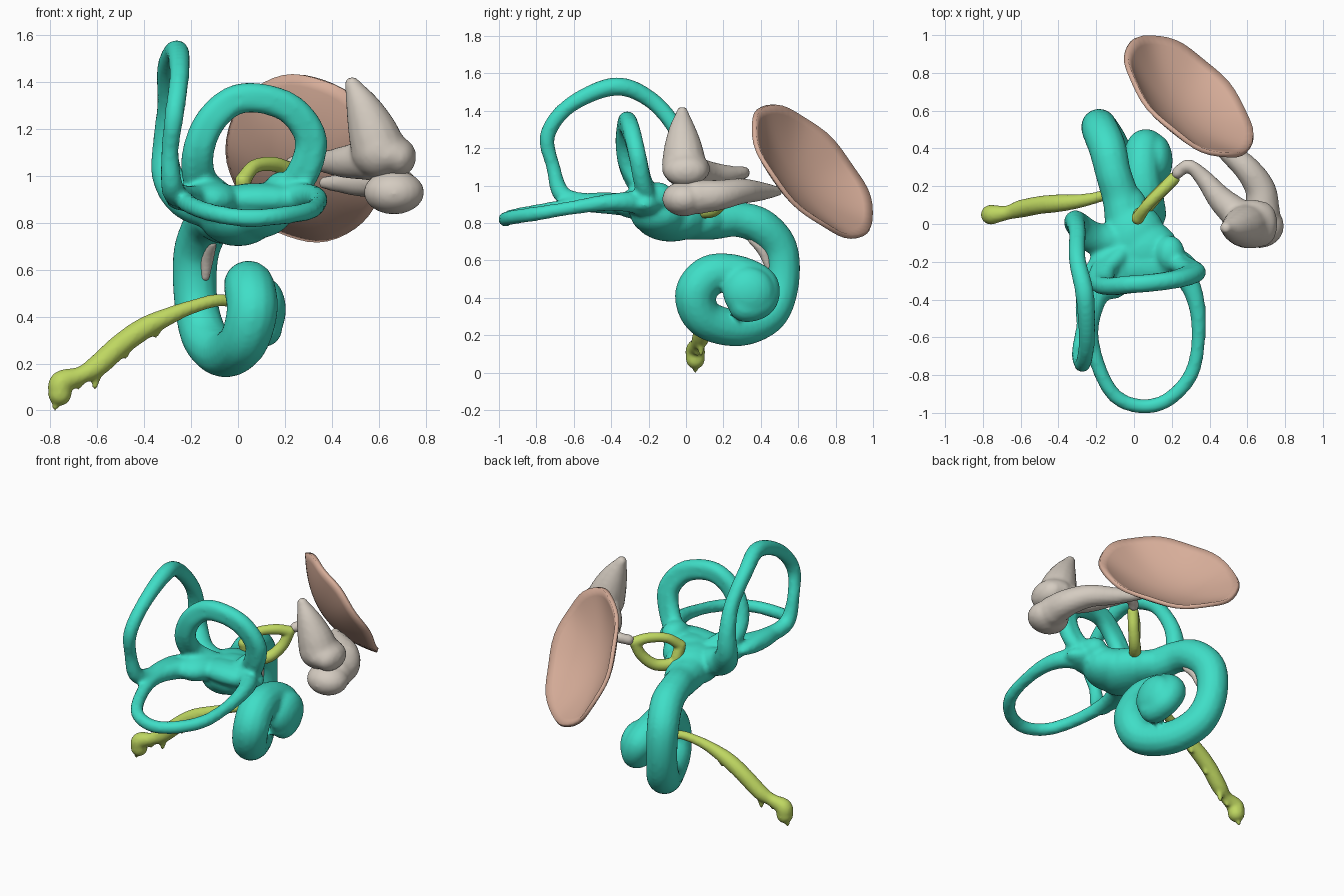
import bpy, bmesh, math
from mathutils import Vector, Matrix

cube = bpy.data.objects.get("Cube")
if cube:
    bpy.data.objects.remove(cube, do_unlink=True)


def material(name, rgb):
    mat = bpy.data.materials.new(name)
    mat.use_nodes = True
    colour = (*rgb, 1)
    mat.diffuse_color = colour
    shader = mat.node_tree.nodes["Principled BSDF"]
    shader.inputs["Base Color"].default_value = colour
    shader.inputs["Roughness"].default_value = 0.6
    return mat


teal = material("teal", (.05, .73, .57))
bone = material("bone grey", (.66, .6, .53))
lime = material("yellow green", (.52, .68, .12))
skin = material("membrane pink", (.68, .42, .32))


def smooth_path(points, steps=8):
    """Catmull-Rom samples through (x, y, z, radius) points."""
    pts = [Vector(p) for p in points]
    ends = [pts[0] * 2 - pts[1]] + pts + [pts[-1] * 2 - pts[-2]]
    samples = []
    for a, b, c, d in zip(ends, ends[1:], ends[2:], ends[3:]):
        for i in range(steps):
            t = i / steps
            samples.append(b + (c - a) * t / 2
                           + (a * 2 - b * 5 + c * 4 - d) * t * t / 2
                           + (b * 3 - a - c * 3 + d) * t ** 3 / 2)
    return samples + [pts[-1]]


def add_tube(bm, points):
    """Sweep a round tube of varying radius into bm."""
    samples = smooth_path(points)
    curve = bpy.data.curves.new("path", "CURVE")
    curve.dimensions = "3D"
    curve.bevel_depth = 1
    curve.bevel_resolution = 5
    curve.use_fill_caps = True
    spline = curve.splines.new("POLY")
    spline.points.add(len(samples) - 1)
    for point, s in zip(spline.points, samples):
        point.co = (s.x, s.y, s.z, 1)
        point.radius = s.w
    helper = bpy.data.objects.new("path", curve)
    bpy.context.scene.collection.objects.link(helper)
    graph = bpy.context.evaluated_depsgraph_get()
    mesh = bpy.data.meshes.new_from_object(helper.evaluated_get(graph))
    bm.from_mesh(mesh)
    bpy.data.objects.remove(helper, do_unlink=True)
    bpy.data.meshes.remove(mesh)
    # rounded ends
    for s in (samples[0], samples[-1]):
        add_blob(bm, s.xyz, (s.w, s.w, s.w))


def add_blob(bm, centre, radii):
    """Add an ellipsoid to bm."""
    place = Matrix.Translation(centre) @ Matrix.Diagonal((*radii, 1))
    bmesh.ops.create_uvsphere(bm, u_segments=20, v_segments=12, radius=1, matrix=place)


def finish(name, bm, mat):
    mesh = bpy.data.meshes.new(name)
    bm.to_mesh(mesh)
    bm.free()
    for face in mesh.polygons:
        face.use_smooth = True
        face.material_index = 0
    mesh.materials.clear()
    mesh.materials.append(mat)
    ob = bpy.data.objects.new(name, mesh)
    bpy.context.scene.collection.objects.link(ob)
    return ob


def organic(name, mat, tubes, blobs=(), voxel=.014, rounds=5):
    """Fuse tubes and blobs into one soft surface."""
    bm = bmesh.new()
    for tube in tubes:
        add_tube(bm, tube)
    for centre, radii in blobs:
        add_blob(bm, centre, radii)
    ob = finish(name, bm, mat)
    fuse = ob.modifiers.new("fuse", "REMESH")
    fuse.mode = "VOXEL"
    fuse.voxel_size = voxel
    fuse.use_smooth_shade = True
    soften = ob.modifiers.new("soften", "SMOOTH")
    soften.factor = .5
    soften.iterations = rounds
    return ob


# Inner ear: three looping canals, the chamber and the coiled duct
lateral_canal = [
    (.1, -.2, .88, .07), (.26, -.27, .91, .06), (.33, -.42, .91, .046), (.34, -.62, .88, .037),
    (.3, -.8, .85, .039), (.18, -.93, .83, .039), (.04, -.965, .82, .039), (-.1, -.91, .84, .039),
    (-.19, -.75, .87, .039), (-.23, -.55, .9, .044), (-.18, -.35, .9, .06), (-.05, -.2, .88, .07)]
posterior_canal = [
    (-.2, -.35, .9, .06), (-.25, -.52, .91, .05), (-.28, -.66, .95, .048), (-.29, -.71, 1.1, .038),
    (-.27, -.74, 1.27, .042), (-.25, -.62, 1.43, .043), (-.26, -.38, 1.53, .05), (-.3, -.19, 1.46, .046),
    (-.3, -.05, 1.3, .046), (-.31, .01, 1.14, .054), (-.3, 0, 1, .068), (-.22, -.07, .9, .085),
    (-.08, -.1, .85, .09)]
# flattened loop: two tubes side by side
loop_points = [
    (-.08, -.16, .9), (-.16, -.24, .98), (-.17, -.31, 1.1), (-.12, -.33, 1.23),
    (-.02, -.32, 1.32), (.1, -.31, 1.33), (.23, -.29, 1.28), (.31, -.26, 1.16),
    (.28, -.23, 1.02), (.2, -.19, .93), (.05, -.15, .88)]
anterior_canal = [
    [(.07 + (x - .07) * s, y, 1.15 + (z - 1.15) * s, .048) for x, y, z in loop_points]
    for s in (.91, 1.09)]
coiled_duct = [
    (-.04, 0, .82, .11), (-.07, .14, .81, .1), (-.11, .27, .82, .095), (-.14, .4, .78, .1),
    (-.18, .5, .66, .098), (-.18, .51, .47, .094), (-.14, .44, .31, .1), (-.06, .28, .24, .1),
    (.02, .1, .29, .105), (.06, .05, .42, .11), (.05, .13, .52, .11), (.04, .27, .53, .1),
    (.05, .4, .47, .095), (.09, .4, .38, .085), (.11, .31, .35, .08), (.12, .3, .41, .07)]
chamber = [
    ((0, -.08, .83), (.17, .2, .13)),
    ((.06, -.14, .85), (.18, .16, .12)),
    ((.1, -.22, .9), (.24, .11, .07)),
    ((.19, -.16, .94), (.08, .1, .08)),
    ((-.12, -.25, .9), (.13, .15, .08)),
    ((-.25, -.44, .91), (.06, .23, .055)),
    ((-.04, .06, .81), (.12, .15, .1)),
    ((.12, .335, .43), (.085, .14, .135))]
organic("inner_ear_labyrinth", teal,
        [lateral_canal, posterior_canal, coiled_duct] + anterior_canal, chamber)

# Small membrane along the inside of the first turn
organic("round_window", bone,
        [[(-.11, .35, .71, .02), (-.13, .41, .65, .028), (-.14, .44, .57, .02)]],
        voxel=.009, rounds=2)

# Nerve, ragged along its lower side, ending in a stump
nerve_path = [
    (-.76, .05, .07, .05), (-.75, .05, .12, .052), (-.67, .06, .15, .038), (-.6, .08, .19, .047),
    (-.5, .1, .28, .048), (-.4, .11, .35, .047), (-.3, .12, .4, .038), (-.2, .14, .44, .03),
    (-.08, .18, .47, .027), (.02, .24, .45, .022)]
nerve_spikes = [
    [(x, y, z, .03), (x - .01, y, z - drop, .012)]
    for x, y, z, drop in ((-.6, .08, .18, .08), (-.67, .06, .14, .04),
                          (-.47, .1, .29, .06), (-.34, .12, .37, .05), (-.77, .05, .07, .06))]
organic("nerve", lime, [nerve_path] + nerve_spikes, voxel=.01, rounds=3)

# Stirrup: two arched legs from the head to the footplate
head = (.21, .24, 1.03, .034)
upper_leg = [head, (.15, .18, 1.05, .032), (.07, .1, 1.04, .03), (.02, .03, .98, .034)]
lower_leg = [head, (.18, .21, .94, .034), (.12, .15, .87, .036), (.04, .06, .86, .038)]
footplate = [(.02, .03, .98, .034), (.03, .05, .91, .036), (.04, .06, .86, .036)]
organic("stirrup_bone", lime, [upper_leg, lower_leg, footplate], voxel=.009, rounds=3)

# Anvil: peaked body and a long hooked arm to the stirrup
anvil_body = [(.487, -.02, 1.39, .034), (.53, -.02, 1.3, .074), (.57, -.015, 1.2, .105),
              (.6, -.01, 1.11, .12)]
anvil_arm = [(.56, .04, 1.07, .09), (.46, .13, 1.06, .07), (.37, .24, 1.06, .048),
             (.29, .31, 1.07, .034), (.23, .27, 1.05, .034)]
organic("anvil_bone", bone, [anvil_body, anvil_arm],
        [((.63, 0, 1.09), (.13, .13, .09)), ((.68, 0, 1.08), (.08, .12, .085))], rounds=4)

# Hammer: rounded head and a handle lying on the eardrum
hammer_handle = [(.68, .06, .94, .094), (.67, .18, .95, .082), (.6, .29, .97, .07),
                 (.5, .38, .97, .056), (.37, .49, .97, .028)]
organic("hammer_bone", bone, [hammer_handle],
        [((.665, -.01, .93), (.13, .118, .094))], rounds=4)

# Eardrum: tilted oval dish, sunk toward the hammer
centre = Vector((.29, .68, 1.08))
rise = Vector((-.01, -.24, .35))
side = Vector((.33, -.21, -.03))
normal = rise.cross(side).normalized()
segments, rings, depth = 48, 10, .13
bm = bmesh.new()
hub = bm.verts.new(centre - normal * depth)
loops = []
for ring in range(1, rings + 1):
    s = ring / rings
    loop = []
    for k in range(segments):
        a = math.tau * k / segments
        edge = 1 + .03 * max(0, math.sin(a)) ** 8
        ripple = .006 * math.sin(a * 7) * s ** 4
        offset = (rise * math.cos(a) + side * math.sin(a)) * s * edge
        loop.append(bm.verts.new(centre + offset - normal * (depth * (1 - s * s) + ripple)))
    loops.append(loop)
for k in range(segments):
    n = (k + 1) % segments
    bm.faces.new((hub, loops[0][k], loops[0][n]))
    for inner, outer in zip(loops, loops[1:]):
        bm.faces.new((inner[k], outer[k], outer[n], inner[n]))
bmesh.ops.recalc_face_normals(bm, faces=bm.faces)
eardrum = finish("eardrum", bm, skin)
thick = eardrum.modifiers.new("thickness", "SOLIDIFY")
thick.thickness = .025
thick.offset = 0
